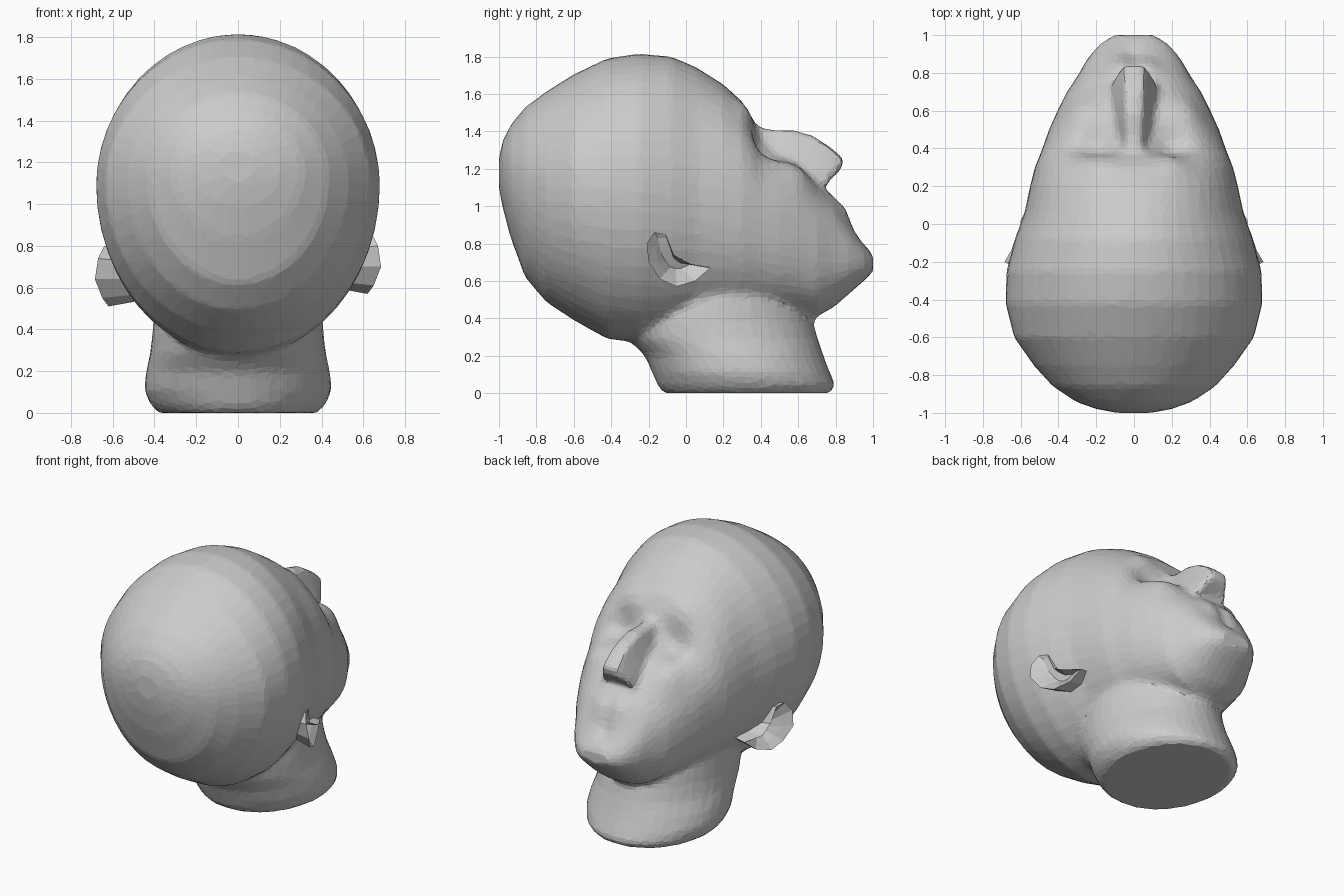
import bpy, bmesh
from math import sin, cos, pi, exp
from mathutils import Vector

if "Cube" in bpy.data.objects:
    bpy.data.objects.remove(bpy.data.objects["Cube"])


def loft(bm, rings):
    """Skin a list of closed rings and cap both ends."""
    loops = [[bm.verts.new(p) for p in r] for r in rings]
    for a, b in zip(loops, loops[1:]):
        n = len(a)
        for i in range(n):
            bm.faces.new((a[i], a[(i + 1) % n], b[(i + 1) % n], b[i]))
    bm.faces.new(loops[0])
    bm.faces.new(loops[-1])


def make(name, bm):
    bmesh.ops.recalc_face_normals(bm, faces=bm.faces)
    me = bpy.data.meshes.new(name)
    bm.to_mesh(me)
    bm.free()
    ob = bpy.data.objects.new(name, me)
    bpy.context.collection.objects.link(ob)
    return ob


def spow(v, n):
    return (1 if v >= 0 else -1) * abs(v) ** (2 / n)


# skull and face: y, top z, widest z, bottom z, half width
SECTIONS = [
    (-1.0, 1.26, 1.19, 1.10, 0.09), (-.98, 1.35, 1.18, .99, .20), (-.94, 1.43, 1.16, .84, .31),
    (-.86, 1.53, 1.13, .62, .43), (-.75, 1.61, 1.11, .49, .53), (-.6, 1.705, 1.10, .39, .635),
    (-.42, 1.79, 1.09, .29, .68), (-.25, 1.815, 1.08, .27, .675), (-.08, 1.80, 1.06, .29, .63),
    (.06, 1.74, 1.03, .33, .58), (.2, 1.65, 1.0, .36, .55), (.3, 1.56, .97, .38, .525),
    (.35, 1.48, .96, .39, .505), (.4, 1.375, .94, .40, .485), (.5, 1.29, .90, .41, .45),
    (.6, 1.22, .86, .41, .405), (.7, 1.13, .80, .41, .355), (.79, 1.05, .76, .46, .295),
    (.87, .92, .73, .53, .25), (.95, .80, .70, .60, .185), (1.0, .74, .69, .65, .11)]

bm = bmesh.new()
rings = []
for y, top, mid, bot, hw in SECTIONS:
    n = 2 + .35 * max(0, min(1, (y - .05) / .4))
    ring = []
    for k in range(48):
        a = 2 * pi * k / 48
        h = (top - mid) if sin(a) > 0 else (mid - bot)
        ring.append((hw * spow(cos(a), n), y, mid + h * spow(sin(a), n)))
    rings.append(ring)
loft(bm, rings)
bmesh.ops.subdivide_edges(bm, edges=bm.edges[:], cuts=1, use_grid_fill=True)

# sculpted sockets, cheeks, mouth and chin: centre, radius, push
BRUSHES = [((.19, .43, 1.33), .10, (0, -.035, -.06)), ((.27, .58, 1.15), .11, (.01, .02, .03)),
           ((.07, .85, .97), .06, (0, .025, .015)), ((.0, .90, .87), .05, (0, -.025, -.015)),
           ((.2, .33, 1.5), .08, (0, .015, .015))]
for c, r, push in BRUSHES:
    for v in bm.verts:
        d = (Vector((abs(v.co.x), v.co.y, v.co.z)) - Vector(c)).length
        w = exp(-(d / r) ** 2)
        s = 1 if v.co.x > 0 else -1
        v.co += Vector((push[0] * s, push[1], push[2])) * w

# neck: z, back y, front y, half width
rings = []
for z, yb, yf, hw in [(0, -.12, .77, .38), (.04, -.15, .80, .42), (.11, -.18, .77, .45),
                      (.2, -.22, .735, .44), (.29, -.31, .705, .42), (.38, -.34, .68, .41),
                      (.52, -.3, .64, .40), (.7, -.2, .55, .38)]:
    rings.append([(hw * cos(2 * pi * k / 36), (yb + yf) / 2 + (yf - yb) / 2 * sin(2 * pi * k / 36), z)
                  for k in range(36)])
loft(bm, rings)

# nose: ridge y, z, ridge half width, base y, z, base half width
rings = []
for ry, rz, rw, by, bz, bw in [(.37, 1.43, .035, .33, 1.3, .07), (.46, 1.405, .04, .42, 1.2, .09),
                               (.58, 1.405, .045, .5, 1.15, .11), (.68, 1.375, .045, .57, 1.08, .135),
                               (.77, 1.315, .05, .63, 1.04, .15), (.845, 1.25, .055, .66, 1.02, .15),
                               (.825, 1.19, .06, .66, 1.0, .14), (.74, 1.12, .05, .64, .98, .10)]:
    my, mz = ry * .55 + by * .45, rz * .55 + bz * .45
    mw = (rw + bw) / 2 + .01
    rings.append([(-bw, by, bz), (-mw, my, mz), (-rw, ry, rz), (rw, ry, rz), (mw, my, mz), (bw, by, bz)])
loft(bm, rings)

# fuse into one faceted skin
head = make("head", bm)
m = head.modifiers.new("fuse", 'REMESH')
m.mode = 'VOXEL'
m.voxel_size = .025
m = head.modifiers.new("soften", 'SMOOTH')
m.factor = .5
m.iterations = 3
m = head.modifiers.new("facet", 'DECIMATE')
m.ratio = .13

# ears: outer rim x, y, z around a sunken bowl
RIM = [(.67, -.21, .80), (.64, -.17, .86), (.62, -.11, .85), (.60, -.07, .74), (.60, .02, .69),
       (.54, .13, .67), (.57, .05, .60), (.62, -.05, .57), (.65, -.14, .61), (.685, -.20, .70)]
for side, drop, name in [(1, 0, "right_ear"), (-1, .06, "left_ear")]:
    bm = bmesh.new()
    mid = Vector((.6, -.06, .70))
    rim = [Vector(p) for p in RIM]
    root = [Vector((.44, p.y * .8 + .01, .7 + (p.z - .7) * .75)) for p in rim]
    bowl = [p.lerp(mid, .35) - Vector((.03, 0, 0)) for p in rim]
    pit = [p.lerp(mid, .8) - Vector((.08, 0, 0)) for p in rim]
    loft(bm, [[(side * p.x, p.y, p.z - drop) for p in r] for r in (root, rim, bowl, pit)])
    make(name, bm)
